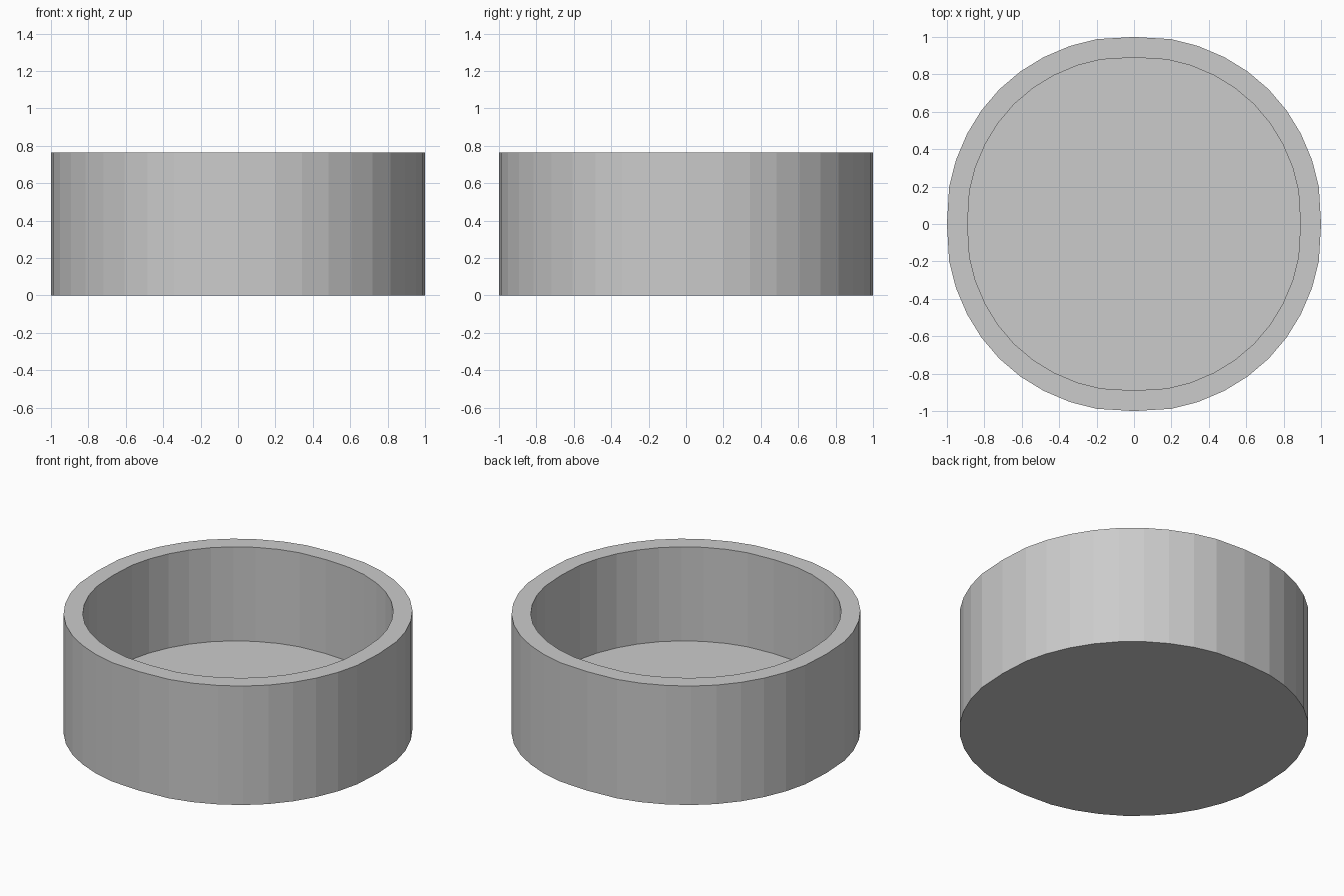
import bpy, bmesh

if "Cube" in bpy.data.objects:
    bpy.data.objects.remove(bpy.data.objects["Cube"])

# One eighth of the slightly squared round outline
OCTANT = [(0, 1), (.2, .988), (.342, .952), (.483, .892), (.607, .816), (.72, .72)]
HEIGHT, FLOOR, INNER = .765, .16, .89

# Mirror across the diagonal, then turn four times
quarter = OCTANT + [(y, x) for x, y in reversed(OCTANT[1:-1])]
outline = []
for turn in range(4):
    for x, y in quarter:
        for _ in range(turn):
            x, y = y, -x
        outline.append((x, y))
outline.reverse()

# Rings running up the outside, over the rim and down the inside
bm = bmesh.new()
rings = [[bm.verts.new((x * s, y * s, z)) for x, y in outline]
         for s, z in ((1, 0), (1, HEIGHT), (INNER, HEIGHT), (INNER, FLOOR))]
n = len(outline)
for a, b in zip(rings, rings[1:]):
    for i in range(n):
        j = (i + 1) % n
        bm.faces.new((a[i], a[j], b[j], b[i]))

# Underside and inner floor
bm.faces.new(rings[0][::-1])
bm.faces.new(rings[-1])
bmesh.ops.recalc_face_normals(bm, faces=bm.faces)

mesh = bpy.data.meshes.new("round_dish")
bm.to_mesh(mesh)
bm.free()
dish = bpy.data.objects.new("round_dish", mesh)
bpy.context.collection.objects.link(dish)
